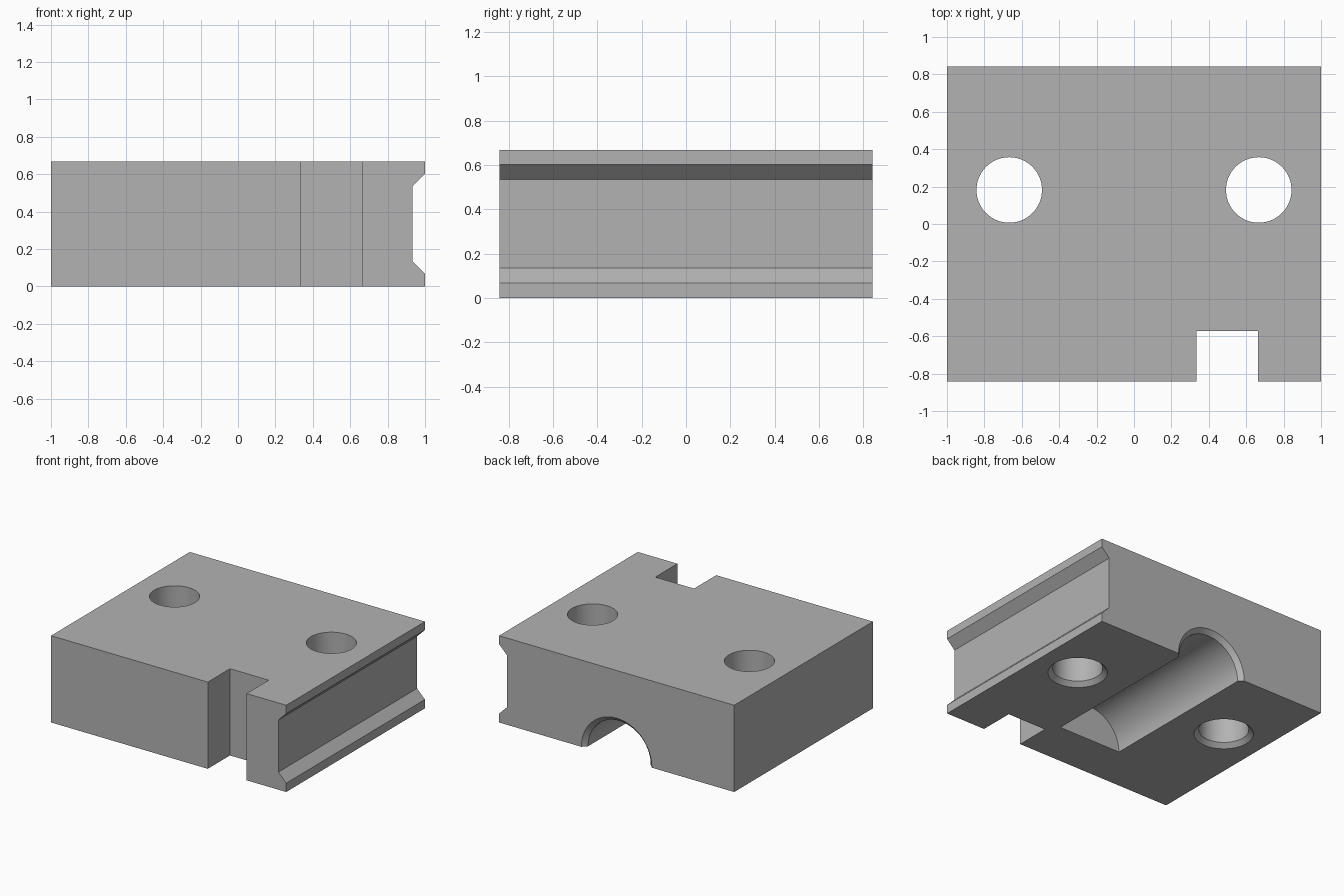
import bpy, bmesh, math
from mathutils import Matrix

cube = bpy.data.objects.get("Cube")
if cube:
    bpy.data.objects.remove(cube, do_unlink=True)

WIDTH, DEPTH, HEIGHT = 2.0, 1.685, 0.667
FRONT, BACK = -DEPTH / 2, DEPTH / 2
CHAMFER = 0.033

grey = bpy.data.materials.new("plain grey")
grey.use_nodes = True
COLOUR = (0.45, 0.45, 0.45, 1)
grey.diffuse_color = COLOUR
grey.node_tree.nodes["Principled BSDF"].inputs["Base Color"].default_value = COLOUR


def make_object(name, bm):
    bmesh.ops.recalc_face_normals(bm, faces=bm.faces)
    mesh = bpy.data.meshes.new(name)
    bm.to_mesh(mesh)
    bm.free()
    mesh.materials.append(grey)
    obj = bpy.data.objects.new(name, mesh)
    bpy.context.collection.objects.link(obj)
    return obj


def extrude_xz(name, profile, y0, y1):
    """Extrude an x-z outline along y."""
    bm = bmesh.new()
    face = bm.faces.new([bm.verts.new((x, y0, z)) for x, z in profile])
    moved = bmesh.ops.extrude_face_region(bm, geom=[face])["geom"]
    verts = [v for v in moved if isinstance(v, bmesh.types.BMVert)]
    bmesh.ops.translate(bm, verts=verts, vec=(0, y1 - y0, 0))
    return make_object(name, bm)


def lathe(name, rings, matrix, sides=96):
    """Closed turned solid from (radius, height) rings."""
    bm = bmesh.new()
    loops = []
    for r, h in rings:
        angles = [math.tau * i / sides for i in range(sides)]
        loops.append([bm.verts.new((r * math.cos(a), r * math.sin(a), h)) for a in angles])
    for low, high in zip(loops, loops[1:]):
        for i in range(sides):
            j = (i + 1) % sides
            bm.faces.new((low[i], low[j], high[j], high[i]))
    bm.faces.new(loops[0])
    bm.faces.new(loops[-1])
    bm.transform(matrix)
    return make_object(name, bm)


# Block with a bevelled groove along its +x side
half = WIDTH / 2
groove = [(half, 0.068), (half - 0.067, 0.135), (half - 0.067, 0.535), (half, 0.602)]
outline = [(-half, 0), (half, 0)] + groove + [(half, HEIGHT), (-half, HEIGHT)]
block = extrude_xz("mounting_block", outline, FRONT, BACK)

# Square notch through the front edge
cutters = [extrude_xz("notch_cutter",
                      [(0.333, -0.1), (0.663, -0.1), (0.663, 0.8), (0.333, 0.8)],
                      FRONT - 0.1, -0.573)]

# Two vertical bolt holes, chamfered underneath
HOLE = 0.175
for side in (-1, 1):
    rings = [(HOLE + 2 * CHAMFER, -CHAMFER), (HOLE, CHAMFER), (HOLE, HEIGHT + 0.1)]
    cutters.append(lathe("hole_cutter", rings, Matrix.Translation((side * 0.667, 0.182, 0))))

# Half-round blind channel underneath, chamfered where it leaves the back
BORE, LENGTH = 0.267, 1.325
rings = [(BORE + 2 * CHAMFER, -CHAMFER), (BORE, CHAMFER), (BORE, LENGTH)]
turn = Matrix.Translation((0, BACK, 0)) @ Matrix.Rotation(math.pi / 2, 4, "X")
cutters.append(lathe("channel_cutter", rings, turn))

for cutter in cutters:
    cutter.hide_render = True
    mod = block.modifiers.new(cutter.name, "BOOLEAN")
    mod.operation = "DIFFERENCE"
    mod.solver = "EXACT"
    mod.object = cutter

# Bake the cuts and discard the cutters
bpy.context.view_layer.update()
graph = bpy.context.evaluated_depsgraph_get()
baked = bpy.data.meshes.new_from_object(block.evaluated_get(graph))
block.modifiers.clear()
block.data = baked
for cutter in cutters:
    bpy.data.objects.remove(cutter, do_unlink=True)

bpy.ops.object.select_all(action="DESELECT")
block.select_set(True)
bpy.context.view_layer.objects.active = block
bpy.ops.object.shade_smooth_by_angle(angle=math.radians(25))
